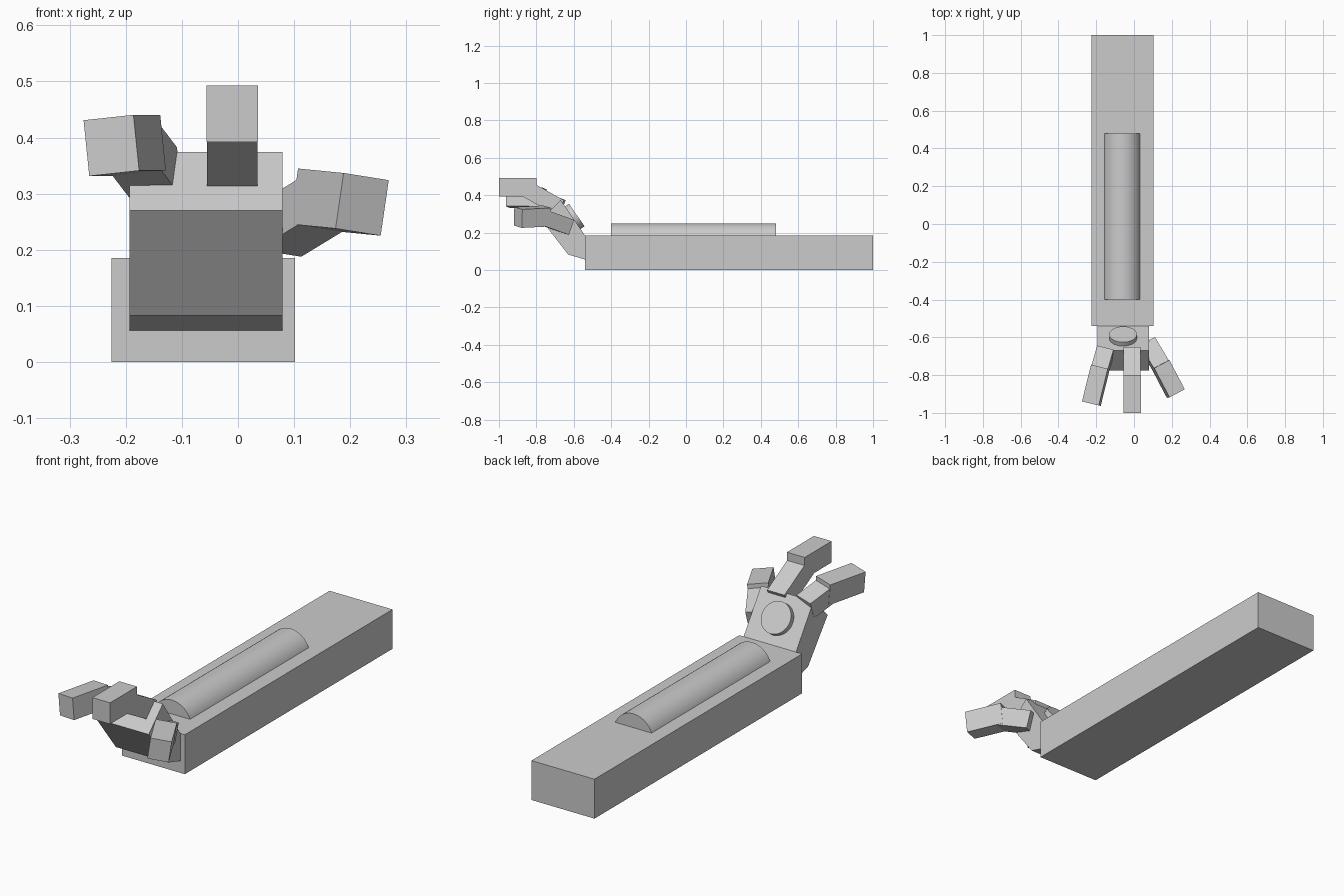
import bpy, bmesh
from math import radians, sin, cos
from mathutils import Matrix, Vector

if "Cube" in bpy.data.objects:
    bpy.data.objects.remove(bpy.data.objects["Cube"])


def extrude_profile(name, pts, x0, x1, matrix=Matrix()):
    """Solid from a (y, z) outline extruded along x."""
    bm = bmesh.new()
    face = bm.faces.new([bm.verts.new((x0, y, z)) for y, z in pts])
    ext = bmesh.ops.extrude_face_region(bm, geom=[face])
    verts = [v for v in ext["geom"] if isinstance(v, bmesh.types.BMVert)]
    bmesh.ops.translate(bm, verts=verts, vec=(x1 - x0, 0, 0))
    bmesh.ops.recalc_face_normals(bm, faces=bm.faces)
    mesh = bpy.data.meshes.new(name)
    bm.to_mesh(mesh)
    bm.free()
    obj = bpy.data.objects.new(name, mesh)
    bpy.context.collection.objects.link(obj)
    obj.matrix_world = matrix
    return obj


def cylinder(name, radius, depth, center, axis, sides=48):
    rot = Vector(axis).to_track_quat('Z', 'Y').to_euler()
    bpy.ops.mesh.primitive_cylinder_add(vertices=sides, radius=radius, depth=depth,
                                        location=center, rotation=rot)
    obj = bpy.context.object
    obj.name = name
    bpy.ops.object.shade_smooth_by_angle(angle=radians(30))
    return obj


def finger(name, knuckle, yaw=0, roll=0, tilt=0, tip_len=0.2,
           top=0.03, base_len=0.15, slope=20, thick=0.085, half=0.046):
    """Level tip block plus a sloping base block, hinged at the knuckle."""
    m = (Matrix.Translation(knuckle) @ Matrix.Rotation(radians(yaw), 4, 'Z')
         @ Matrix.Rotation(radians(tilt), 4, 'X') @ Matrix.Rotation(radians(roll), 4, 'Y'))
    extrude_profile(name + "_tip", [(0, -.05), (0, .05), (-tip_len, .05), (-tip_len, -.05)],
                    -half, half, m)
    s, c = sin(radians(slope)), cos(radians(slope))

    def along(d, h):
        return (d * c - h * s, top - d * s - h * c)
    extrude_profile(name + "_base", [along(-.03, 0), along(base_len, 0),
                                     along(base_len, thick), along(-.03, thick)],
                    -half + .001, half - .001, m)


# forearm block
extrude_profile("forearm", [(-.54, 0), (1, 0), (1, .185), (-.54, .185)], -.225, .102)

# rounded ridge half sunk into the forearm
cylinder("forearm_ridge", .101, .88, (-.063, .04, .149), (0, 1, 0))

# palm bent upwards from the wrist
extrude_profile("palm", [(-.54, .056), (-.63, .083), (-.775, .27), (-.67, .374),
                         (-.54, .185), (-.50, .12)], -.193, .079)

# round plate on the back of the hand
axis = Vector((0, .82, .57)).normalized()
cylinder("hand_plate", .073, .06, Vector((-.058, -.584, .294)) - axis * .03, axis)

# fingers
finger("middle_finger", (-.01, -.80, .443), top=.012, base_len=.17, slope=29, thick=.09)
finger("side_finger", (-.178, -.757, .386), yaw=-13.8, roll=-6, base_len=.113)
finger("thumb", (.14, -.743, .289), yaw=27.7, roll=8, tilt=2.6, tip_len=.175)
